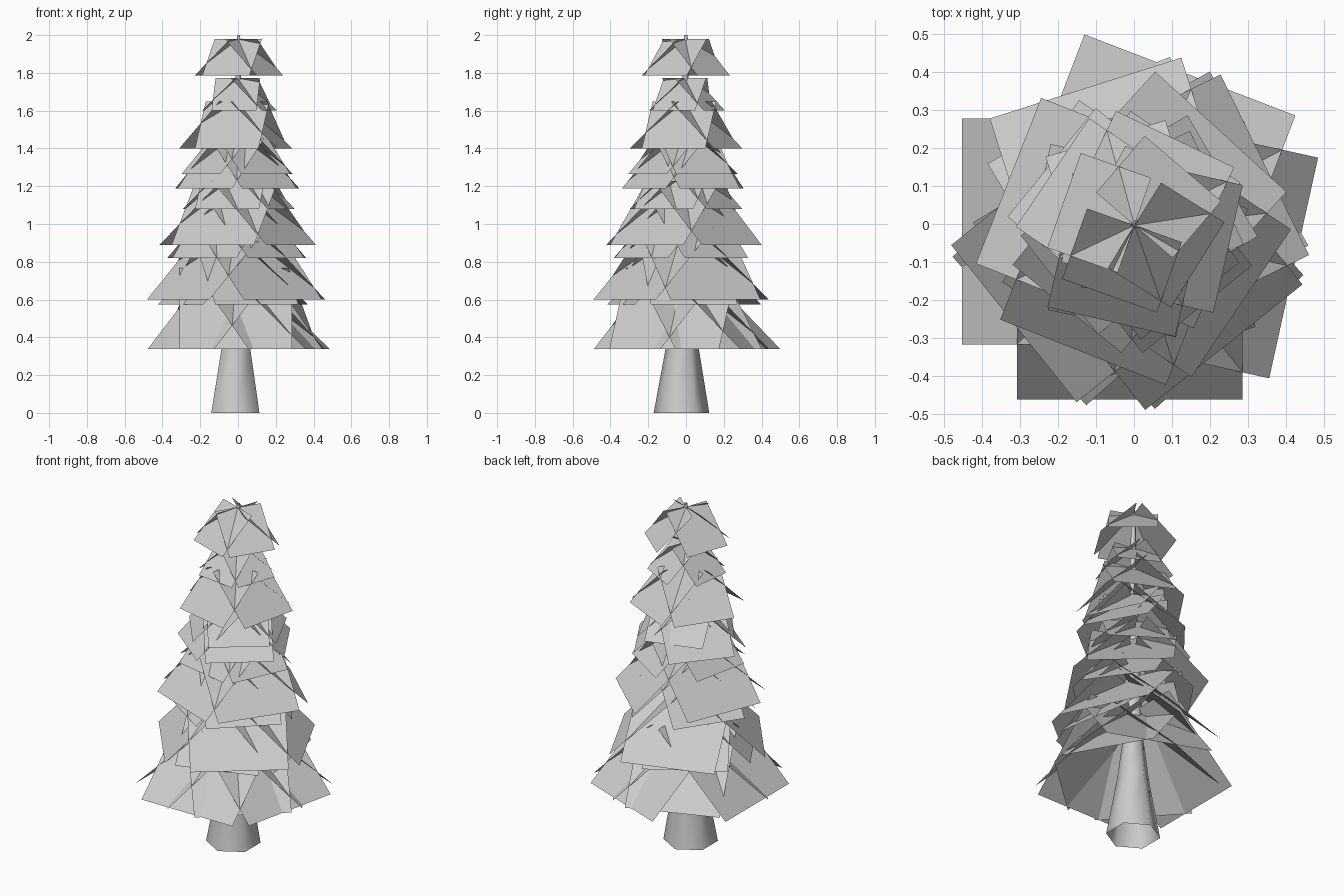
import bpy, bmesh, math
from mathutils import Vector

if "Cube" in bpy.data.objects:
    bpy.data.objects.remove(bpy.data.objects["Cube"])

# Full-size branch card: reach from the axis, half width, drop
REACH, HALF, DROP = 0.442, 0.2975, 0.43
# Four cards per tier, irregularly spaced
SPREAD = (0, 111, 201, 278.5)


def axis(z):
    """Slightly leaning trunk centre line."""
    t = 1 - z / 2
    return Vector((0.003 - 0.017 * t, -0.001 - 0.023 * t, z))


def make_object(name, bm):
    mesh = bpy.data.meshes.new(name)
    bm.to_mesh(mesh)
    bm.free()
    ob = bpy.data.objects.new(name, mesh)
    bpy.context.collection.objects.link(ob)
    return ob


def tier(name, z, s, base):
    """Flat rectangular cards sloping down and out from the trunk."""
    bm = bmesh.new()
    c = axis(z)
    for a in SPREAD:
        t = math.radians(base + a)
        out = Vector((math.cos(t), math.sin(t), 0))
        side = Vector((-out.y, out.x, 0)) * HALF * s
        tip = c + out * REACH * s
        top = c + Vector((0, 0, DROP * s))
        bm.faces.new([bm.verts.new(p) for p in
                      (tip - side, tip + side, top + side, top - side)])
    make_object(name, bm)


# Large branch tiers: bottom height, scale, rotation
for i, (z, s, b) in enumerate([(0.338, 1.0, 69), (0.60, 0.89, 107.6),
                               (0.888, 0.788, 47.5), (1.187, 0.62, 30),
                               (1.40, 0.58, 146), (1.787, 0.445, 49.5)]):
    tier(f"large_branches_{i + 1}", z, s, b)

# Smaller filler tiers between them
for i, (z, s, b) in enumerate([(0.338, 0.885, 111), (0.573, 0.78, 10),
                               (0.82, 0.69, 35), (1.08, 0.58, 57),
                               (1.265, 0.555, 107), (1.60, 0.40, 62)]):
    tier(f"small_branches_{i + 1}", z, s, b)

# Tapered six-sided trunk
SIDES = 6
bm = bmesh.new()
rings = []
for z, r in [(0, 0.147), (0.34, 0.088), (0.6, 0.055), (1.2, 0.032), (2.0, 0.01)]:
    c = axis(z)
    rings.append([bm.verts.new(c + Vector((r * math.sin(math.tau * k / SIDES),
                                           -r * math.cos(math.tau * k / SIDES), 0)))
                  for k in range(SIDES)])
for lo, hi in zip(rings, rings[1:]):
    for k in range(SIDES):
        n = (k + 1) % SIDES
        bm.faces.new((lo[k], lo[n], hi[n], hi[k]))
trunk = make_object("trunk", bm)
bpy.context.view_layer.objects.active = trunk
trunk.select_set(True)
bpy.ops.object.shade_smooth_by_angle(angle=math.radians(65))
